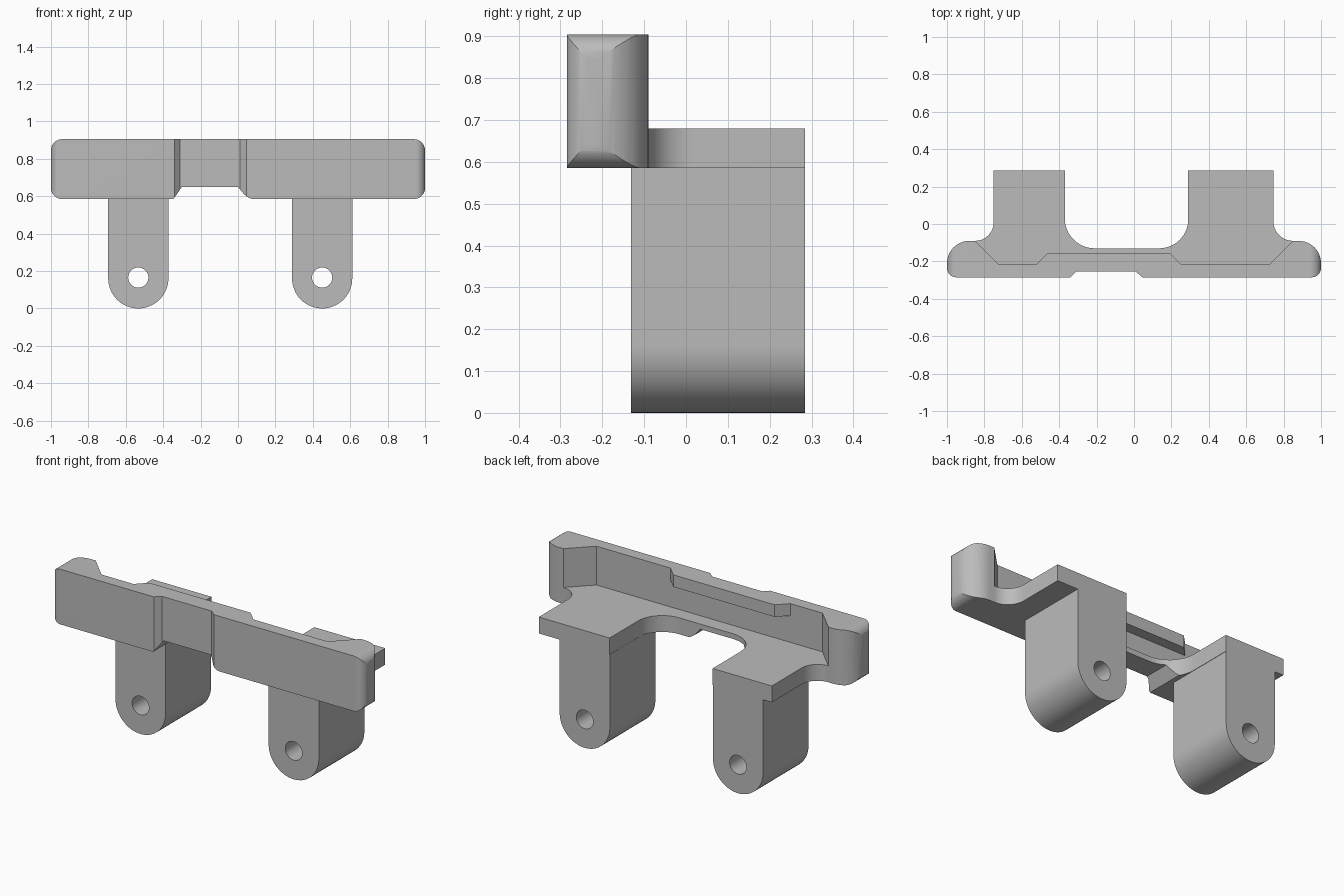
import bpy, bmesh
from math import cos, sin, radians

if "Cube" in bpy.data.objects:
    bpy.data.objects.remove(bpy.data.objects["Cube"])

GREY = bpy.data.materials.new("light grey")
GREY.use_nodes = True
GREY.diffuse_color = (0.5, 0.5, 0.5, 1)
GREY.node_tree.nodes["Principled BSDF"].inputs["Base Color"].default_value = GREY.diffuse_color


def arc(cx, cy, r, start, end, n=14):
    angles = [radians(start + (end - start) * i / n) for i in range(n + 1)]
    return [(cx + r * cos(a), cy + r * sin(a)) for a in angles]


def prism(name, points, low, high, axis="z"):
    """Extrude a closed profile along z (profile in x, y) or y (profile in x, z)."""
    bm = bmesh.new()
    place = (lambda u, v: (u, v, low)) if axis == "z" else (lambda u, v: (u, low, v))
    face = bm.faces.new([bm.verts.new(place(u, v)) for u, v in points])
    side = bmesh.ops.extrude_face_region(bm, geom=[face])["geom"]
    depth = high - low
    bmesh.ops.translate(bm, verts=[v for v in side if isinstance(v, bmesh.types.BMVert)],
                        vec=(0, 0, depth) if axis == "z" else (0, depth, 0))
    bmesh.ops.recalc_face_normals(bm, faces=bm.faces)
    mesh = bpy.data.meshes.new(name)
    bm.to_mesh(mesh)
    bm.free()
    mesh.materials.append(GREY)
    obj = bpy.data.objects.new(name, mesh)
    bpy.context.collection.objects.link(obj)
    return obj


def combine(obj, other, operation):
    """Apply a boolean, then remove the helper shape."""
    mod = obj.modifiers.new("combine", "BOOLEAN")
    mod.operation, mod.object, mod.solver = operation, other, "EXACT"
    bpy.context.view_layer.objects.active = obj
    bpy.ops.object.modifier_apply(modifier=mod.name)
    bpy.data.objects.remove(other)


BOTTOM, FLOOR, TOP = 0.585, 0.68, 0.905
FRONT, BACK = -0.285, 0.285

# Body outline from above: front bar, rear tabs and the fillets between them
outline = (arc(-0.95, -0.235, 0.05, 180, 270) + arc(0.95, -0.235, 0.05, 270, 360)
           + arc(0.88, -0.21, 0.12, 0, 90) + arc(0.85, 0.015, 0.105, 270, 180)
           + [(0.745, BACK), (0.29, BACK)]
           + arc(0.135, 0.025, 0.155, 0, -90) + arc(-0.21, 0.03, 0.16, -90, -180)
           + [(-0.37, BACK), (-0.75, BACK)]
           + arc(-0.85, 0.01, 0.10, 0, -90) + arc(-0.88, -0.21, 0.12, 90, 180))
body = prism("bracket_body", outline, BOTTOM, TOP)

# Body silhouette from the front: rounded ends and the arch underneath
silhouette = (arc(-0.94, 0.645, 0.06, 180, 270)
              + [(-0.345, BOTTOM), (-0.30, 0.65), (0.0, 0.65), (0.035, 0.607)]
              + arc(0.085, 0.645, 0.06, 220, 270, 6)
              + arc(0.94, 0.645, 0.06, 270, 360)
              + arc(0.94, 0.845, 0.06, 0, 90) + arc(-0.94, 0.845, 0.06, 90, 180))
combine(body, prism("silhouette", silhouette, -0.5, 0.5, "y"), "INTERSECT")

# Open pocket behind the front wall
pocket = [(-0.85, -0.09), (-0.725, -0.215), (0.725, -0.215), (0.85, -0.09),
          (0.85, 0.5), (-0.85, 0.5)]
combine(body, prism("pocket", pocket, FLOOR, 1.1), "DIFFERENCE")

# Shallow recess in the front face
recess = [(-0.34, -0.4), (-0.34, FRONT), (-0.31, -0.255), (0.01, -0.255),
          (0.045, FRONT), (0.045, -0.4)]
combine(body, prism("recess", recess, 0.4, 1.1), "DIFFERENCE")

# Overhanging lip along the top of the wall
lip = [(-0.52, -0.215), (-0.52, -0.23), (0.25, -0.23), (0.25, -0.215),
       (0.19, -0.155), (-0.46, -0.155)]
combine(body, prism("lip", lip, 0.835, TOP), "UNION")

# Two legs with round feet and pin holes
parts = [body]
for name, x in (("right_leg", -0.533), ("left_leg", 0.45)):
    r = 0.161
    profile = arc(x, r, r, 180, 360, 32) + [(x + r, BOTTOM), (x - r, BOTTOM)]
    leg = prism(name, profile, -0.132, BACK, "y")
    hole = arc(x, 0.165, 0.054, 0, 360, 32)[:-1]
    combine(leg, prism("pin_hole", hole, -0.5, 0.5, "y"), "DIFFERENCE")
    parts.append(leg)

# Smooth the curved walls and keep the edges crisp
bpy.ops.object.select_all(action="DESELECT")
for part in parts:
    part.select_set(True)
bpy.context.view_layer.objects.active = body
bpy.ops.object.shade_smooth_by_angle(angle=radians(25))
